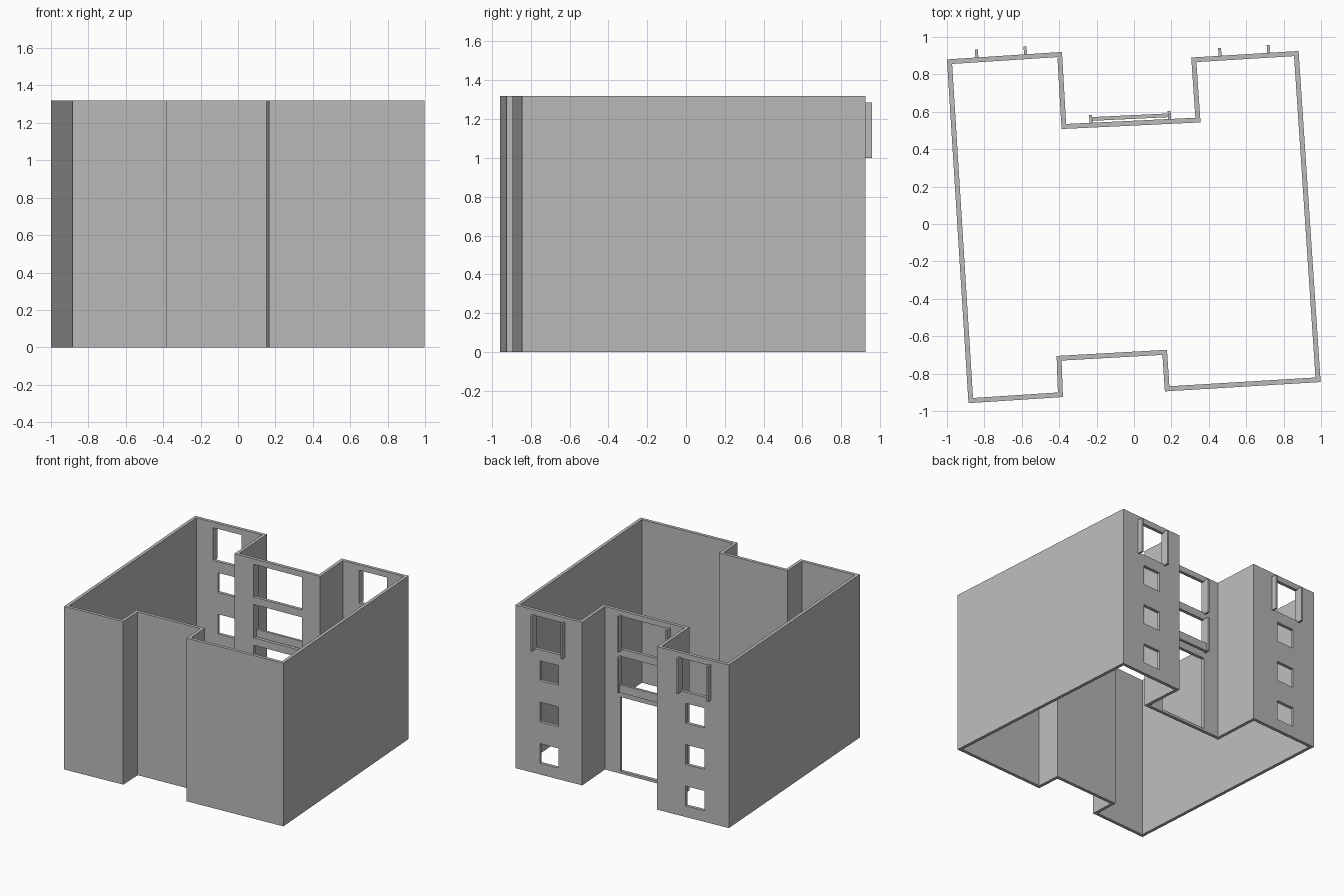
import bpy
import bmesh
from mathutils import Matrix, Vector

default = bpy.data.objects.get("Cube")
if default:
    bpy.data.objects.remove(default, do_unlink=True)

HEIGHT = 1.32
THICK = 0.026

grey = bpy.data.materials.new("wall grey")
grey.use_nodes = True
grey.diffuse_color = (0.5, 0.5, 0.5, 1)
grey.node_tree.nodes["Principled BSDF"].inputs["Base Color"].default_value = (0.5, 0.5, 0.5, 1)


def make_object(name, bm):
    mesh = bpy.data.meshes.new(name)
    bm.to_mesh(mesh)
    bm.free()
    mesh.materials.append(grey)
    obj = bpy.data.objects.new(name, mesh)
    bpy.context.collection.objects.link(obj)
    return obj


def wall_box(bm, wall, x0, x1, out0, out1, z0, z1):
    """Box on a wall: x range, distance range outward from its outer face, z range."""
    a, b = Vector(wall[0]), Vector(wall[1])
    along = (b - a).normalized()
    normal = Vector((-along.y, along.x))
    mid = a + along * (((x0 + x1) / 2 - a.x) / along.x) + normal * (out0 + out1) / 2
    frame = Matrix((
        (along.x, normal.x, 0, mid.x),
        (along.y, normal.y, 0, mid.y),
        (0, 0, 1, (z0 + z1) / 2),
        (0, 0, 0, 1)))
    size = Matrix.Diagonal((x1 - x0, out1 - out0, z1 - z0, 1))
    bmesh.ops.create_cube(bm, size=1, matrix=frame @ size)


# Slightly turned floor outline, clockwise from the back corner
outline = [
    (-1.0, 0.88), (-0.385, 0.92), (-0.363, 0.535), (0.328, 0.568),
    (0.306, 0.89), (0.88, 0.925), (0.998, -0.845), (0.165, -0.895),
    (0.152, -0.70), (-0.387, -0.73), (-0.38, -0.925), (-0.885, -0.958)]
west_wall, recess_wall, east_wall = outline[0:2], outline[2:4], outline[4:6]

# Outer walls: an open shell thickened inward
bm = bmesh.new()
low = [bm.verts.new((x, y, 0)) for x, y in outline]
high = [bm.verts.new((x, y, HEIGHT)) for x, y in outline]
for i in range(len(outline)):
    j = (i + 1) % len(outline)
    bm.faces.new((low[j], low[i], high[i], high[j]))
walls = make_object("outer_walls", bm)
shell = walls.modifiers.new("thickness", 'SOLIDIFY')
shell.thickness = THICK
shell.offset = -1
shell.use_even_offset = True

# Openings: small windows, wide top windows, recess windows and doorway
cut = bmesh.new()
fins = []
for wall, centre in ((west_wall, -0.71), (east_wall, 0.59)):
    for z in (0.09, 0.425, 0.76):
        wall_box(cut, wall, centre - 0.08, centre + 0.08, -0.08, 0.05, z, z + 0.16)
    wall_box(cut, wall, centre - 0.122, centre + 0.122, -0.08, 0.05, 1.01, 1.275)
    fins.append((wall, centre - 0.13, centre + 0.13, 1.0, 1.285))
for z0, z1 in ((0.02, 0.62), (0.68, 0.95), (1.01, 1.275)):
    wall_box(cut, recess_wall, -0.222, 0.195, -0.08, 0.05, z0, z1)
for z in (0.67, 1.0):
    fins.append((recess_wall, -0.23, 0.19, z, z + 0.285))
cutter = make_object("opening_cutter", cut)
cutter.hide_render = True
boolean = walls.modifiers.new("openings", 'BOOLEAN')
boolean.object = cutter
boolean.operation = 'DIFFERENCE'
boolean.solver = 'EXACT'

bpy.context.view_layer.objects.active = walls
for name in ("thickness", "openings"):
    bpy.ops.object.modifier_apply(modifier=name)
bpy.data.objects.remove(cutter, do_unlink=True)

# Upright fins either side of the wide windows
bm = bmesh.new()
for wall, left, right, z0, z1 in fins:
    for x in (left, right):
        wall_box(bm, wall, x - 0.008, x + 0.008, 0, 0.042, z0, z1)
make_object("window_fins", bm)

# Rail standing just clear of the recess wall
bm = bmesh.new()
wall_box(bm, recess_wall, -0.222, 0.182, 0.01, 0.03, 0.67, 0.735)
make_object("recess_rail", bm)
